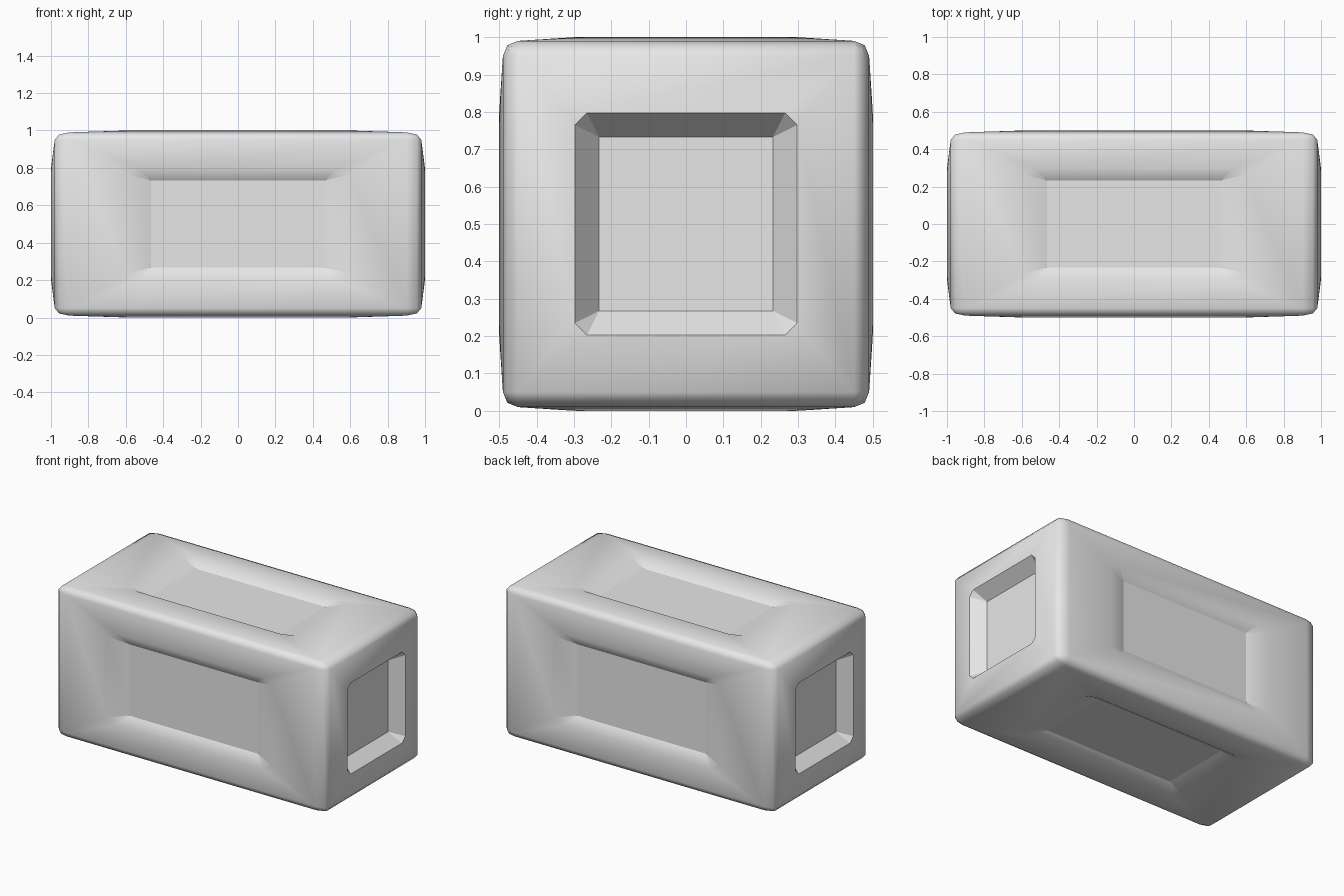
import bpy
import bmesh
from mathutils import Matrix, Vector

# Remove the default cube
old = bpy.data.objects.get("Cube")
if old:
    bpy.data.objects.remove(old, do_unlink=True)

# Material
grey = bpy.data.materials.new("light grey")
grey.use_nodes = True
colour = (0.8, 0.8, 0.8, 1.0)
grey.diffuse_color = colour
grey.node_tree.nodes["Principled BSDF"].inputs["Base Color"].default_value = colour

HALF = 0.49        # half size at the edges, before the panels bulge
CROWN = 0.5        # height of the panel rim from the centre
FLOOR = 0.46       # height of the recess floor from the centre
RIM, CUT, INNER = 0.297, 0.265, 0.233


def recess_panel(bm, face):
    """Replace a flat side by a bulging frame with a sloped recess."""
    normal = face.normal.copy()
    corners = list(face.verts)
    bmesh.ops.delete(bm, geom=[face], context='FACES_ONLY')
    first, second, inner = [], [], []
    for i, c in enumerate(corners):
        p = (c.co - corners[i - 1].co).normalized()
        t = (corners[(i + 1) % 4].co - c.co).normalized()
        first.append(bm.verts.new(normal * CROWN + p * CUT - t * RIM))
        second.append(bm.verts.new(normal * CROWN + p * RIM - t * CUT))
        inner.append(bm.verts.new(normal * FLOOR + (p - t) * INNER))
    for i in range(4):
        j = (i + 1) % 4
        # Frame, then sloped wall, each with a clipped corner
        bm.faces.new((corners[i], corners[j], first[j], second[i]))
        bm.faces.new((corners[i], second[i], first[i]))
        bm.faces.new((second[i], first[j], inner[j], inner[i]))
        bm.faces.new((first[i], second[i], inner[i]))
    bm.faces.new(inner)
    # Crisp recess floor and wall corners; the end panels also get a crisp rim
    for v in inner:
        for e in v.link_edges:
            e.smooth = False
    if abs(normal.x) > 0.9:
        rim = set(first + second)
        for v in rim:
            for e in v.link_edges:
                if e.other_vert(v) in rim:
                    e.smooth = False


# Rounded block
bm = bmesh.new()
bmesh.ops.create_cube(bm, size=HALF * 2)
bmesh.ops.bevel(bm, geom=bm.edges[:], offset=0.04, segments=2,
                profile=0.5, affect='EDGES')
bm.normal_update()
sides = [f for f in bm.faces if f.calc_area() > 0.5]
for side in sides:
    recess_panel(bm, side)

# Stretch to a double-length block standing on the ground
bmesh.ops.transform(bm, matrix=Matrix.Translation(Vector((0, 0, CROWN)))
                    @ Matrix.Diagonal((2, 1, 1, 1)), verts=bm.verts)
bm.normal_update()
for f in bm.faces:
    f.smooth = True

mesh = bpy.data.meshes.new("panelled_block")
bm.to_mesh(mesh)
bm.free()
mesh.materials.append(grey)
block = bpy.data.objects.new("panelled_block", mesh)
bpy.context.collection.objects.link(block)
